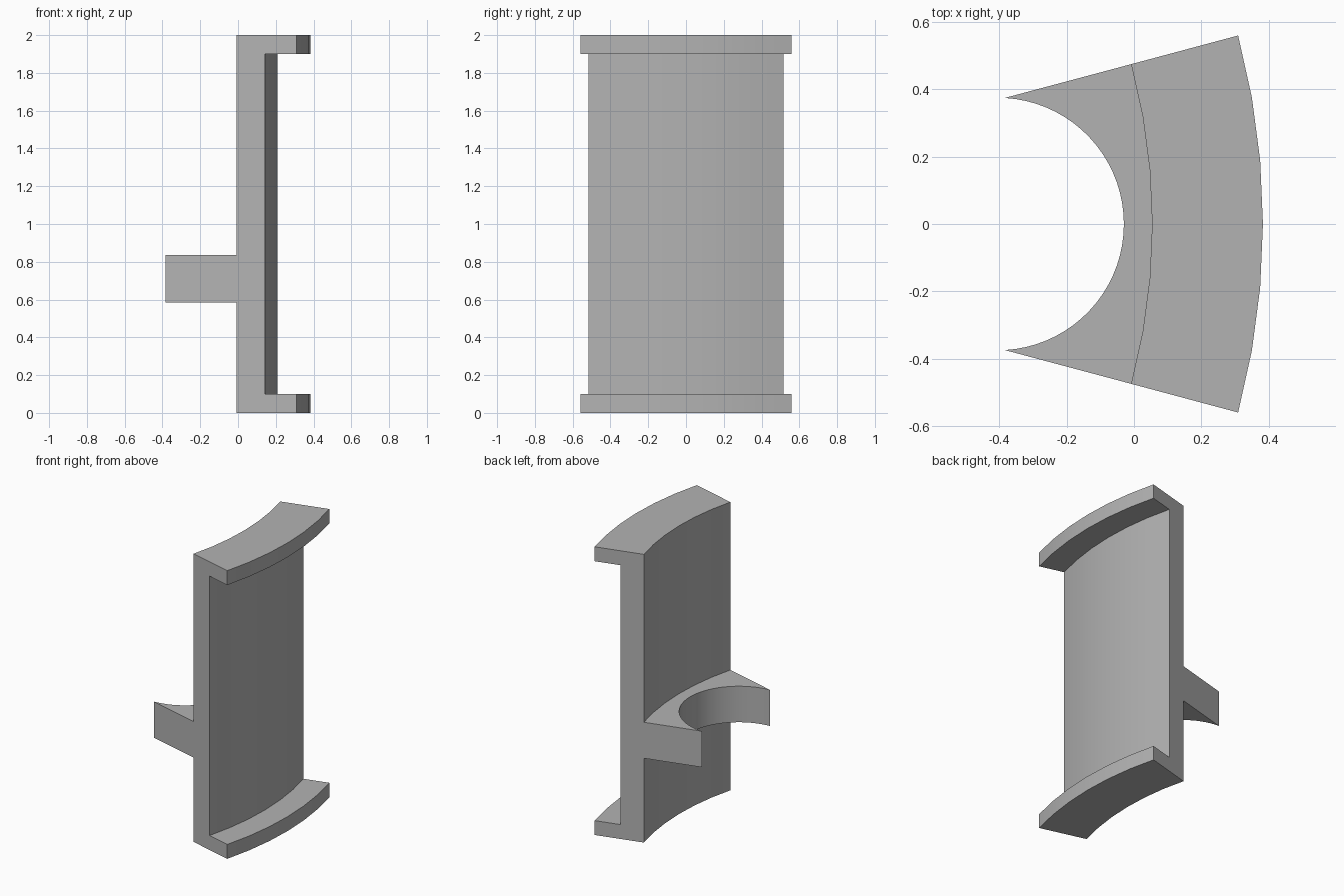
import bpy
import bmesh
from math import sin, cos, radians, acos

cube = bpy.data.objects.get("Cube")
if cube:
    bpy.data.objects.remove(cube, do_unlink=True)

grey = bpy.data.materials.new("plain_grey")
grey.use_nodes = True
colour = (0.45, 0.45, 0.45, 1)
grey.diffuse_color = colour
grey.node_tree.nodes["Principled BSDF"].inputs["Base Color"].default_value = colour

AXIS_X = -1.78               # centre of the large curve
HALF = radians(15)           # half of the swept angle
R_IN, R_WEB, R_OUT = 1.834, 1.99, 2.163


def arc(cx, r, a):
    return cx + r * cos(a), r * sin(a)


def sweep(name, sections):
    """Skin matching closed sections with quads and cap both ends."""
    bm = bmesh.new()
    rings = [[bm.verts.new(p) for p in s] for s in sections]
    for a, b in zip(rings, rings[1:]):
        for i in range(len(a)):
            j = (i + 1) % len(a)
            bm.faces.new((a[i], a[j], b[j], b[i]))
    bm.faces.new(rings[0])
    bm.faces.new(rings[-1])
    bmesh.ops.recalc_face_normals(bm, faces=bm.faces)
    mesh = bpy.data.meshes.new(name)
    bm.to_mesh(mesh)
    bm.free()
    mesh.materials.append(grey)
    obj = bpy.data.objects.new(name, mesh)
    bpy.context.collection.objects.link(obj)
    bpy.ops.object.select_all(action="DESELECT")
    obj.select_set(True)
    bpy.context.view_layer.objects.active = obj
    bpy.ops.object.shade_smooth_by_angle(angle=radians(30))
    return obj


# Curved wall with top and bottom flanges: a C profile swept round the axis
profile = [(R_IN, 0), (R_OUT, 0), (R_OUT, 0.1), (R_WEB, 0.1),
           (R_WEB, 1.9), (R_OUT, 1.9), (R_OUT, 2), (R_IN, 2)]
STEPS = 6
sweep("flanged_wall", [
    [(*arc(AXIS_X, r, HALF * (2 * k / STEPS - 1)), z) for r, z in profile]
    for k in range(STEPS + 1)])

# Saddle bracket: fills between the wall and a round cut-out
HOLE_X, HOLE_R = -0.405, 0.375
Z0, Z1 = 0.585, 0.835
TIP = acos((-0.384 - HOLE_X) / HOLE_R)
CUTS = 36
sections = []
for k in range(CUTS + 1):
    t = 2 * k / CUTS - 1
    hole = arc(HOLE_X, HOLE_R, TIP * t)
    wall = arc(AXIS_X, R_IN, HALF * t)
    sections.append([(*hole, Z0), (*wall, Z0), (*wall, Z1), (*hole, Z1)])
sweep("saddle_bracket", sections)
